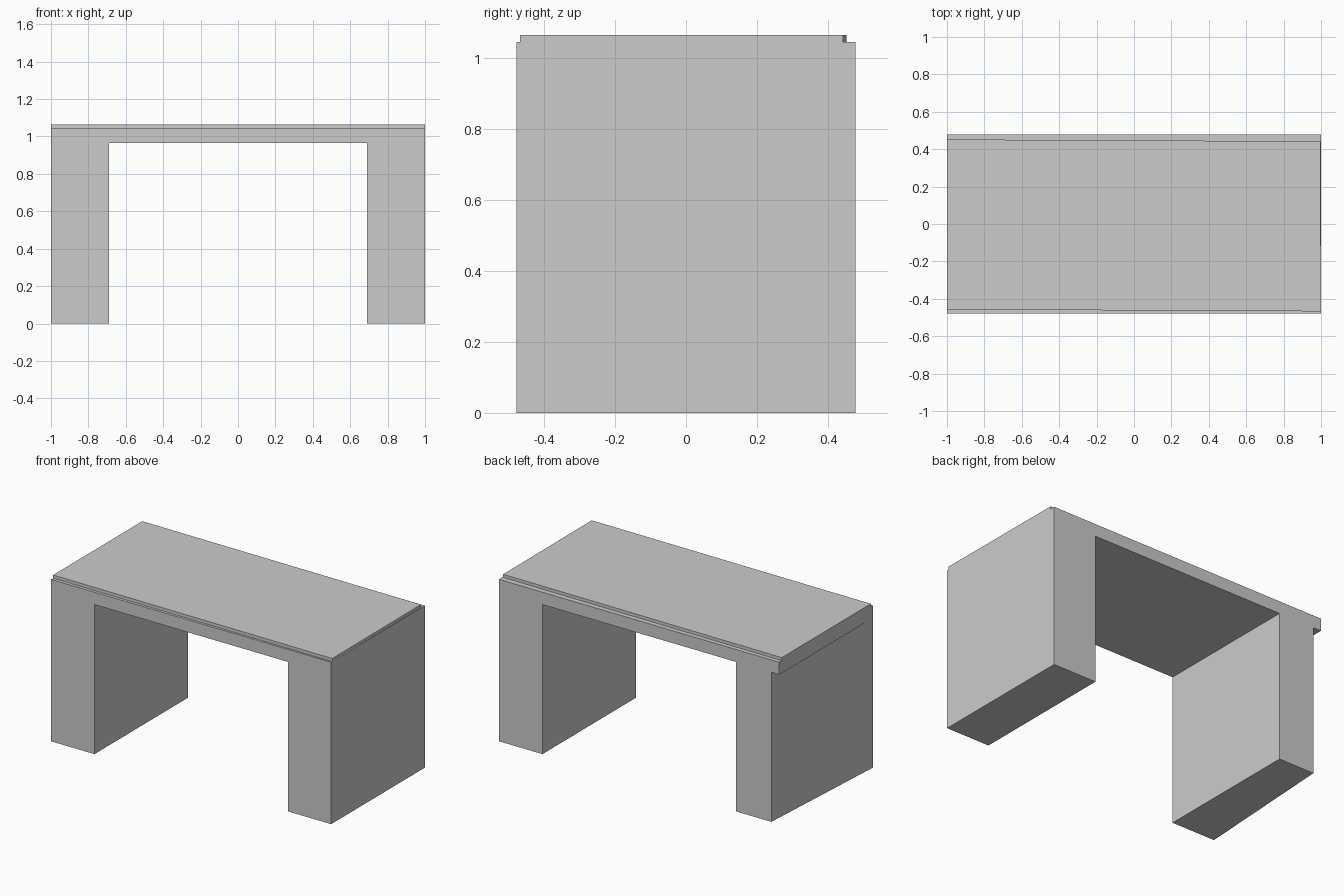
import bpy
import bmesh

if "Cube" in bpy.data.objects:
    bpy.data.objects.remove(bpy.data.objects["Cube"])


def prism(name, outline, z0, z1):
    """Extrude a flat outline (x, y) from z0 up to z1."""
    bm = bmesh.new()
    base = bm.faces.new([bm.verts.new((x, y, z0)) for x, y in outline])
    top = bmesh.ops.extrude_face_region(bm, geom=[base])["geom"]
    verts = [v for v in top if isinstance(v, bmesh.types.BMVert)]
    bmesh.ops.translate(bm, vec=(0, 0, z1 - z0), verts=verts)
    bmesh.ops.recalc_face_normals(bm, faces=bm.faces)
    mesh = bpy.data.meshes.new(name)
    bm.to_mesh(mesh)
    bm.free()
    obj = bpy.data.objects.new(name, mesh)
    bpy.context.collection.objects.link(obj)
    return obj


D = 0.478          # half depth
LEG_TOP = 0.965    # underside of the lintel
LEDGE = 1.045      # top of the lintel
TOP = 1.065        # top of the slab

# Legs: the left one narrows towards the back
prism("right_leg", [(0.69, -D), (1, -D), (1, D), (0.69, D)], 0, LEG_TOP)
prism("left_leg", [(-1, -D), (-0.69, -D), (-0.69, D), (-0.944, D)], 0, LEG_TOP)

# Lintel spanning both legs
prism("lintel", [(-1, -D), (1, -D), (1, D), (-1, D)], LEG_TOP, LEDGE)

# Thin top slab, inset front and back and very slightly skewed
prism("top_slab", [(-1, -0.457), (1, -0.467), (0.996, 0.442), (-1, 0.452)],
      LEDGE, TOP)
